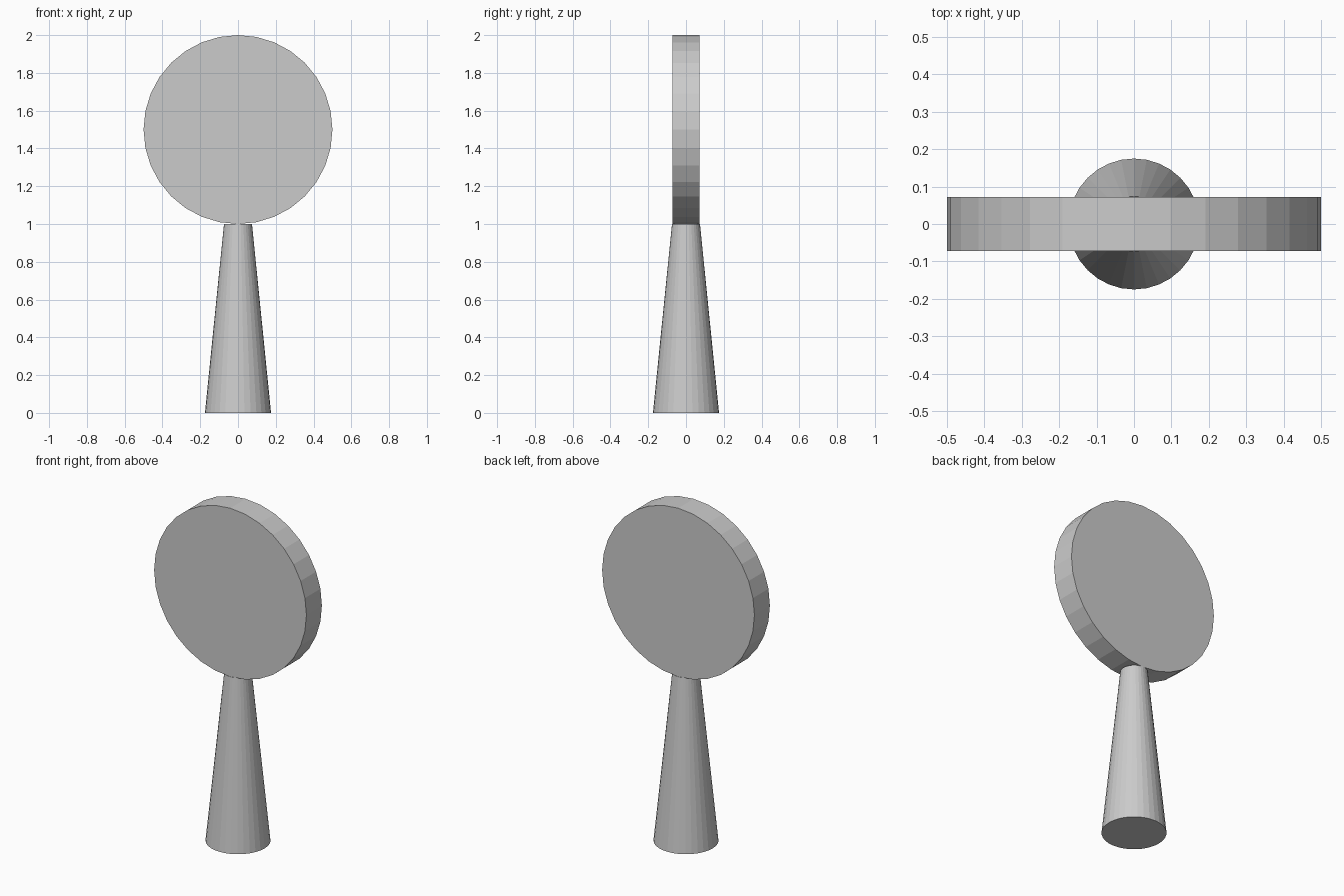
import bpy
from math import radians

if "Cube" in bpy.data.objects:
    bpy.data.objects.remove(bpy.data.objects["Cube"])

SIDES = 32

# Tapered stand
bpy.ops.mesh.primitive_cone_add(vertices=SIDES, radius1=0.175, radius2=0.074,
                                depth=1.0, location=(0, 0, 0.5))
bpy.context.object.name = "tapered_stand"

# Upright round disc facing the front
bpy.ops.mesh.primitive_cylinder_add(vertices=SIDES, radius=0.5, depth=0.145,
                                    location=(0, 0, 1.5),
                                    rotation=(radians(90), 0, 0))
bpy.context.object.name = "round_disc"
